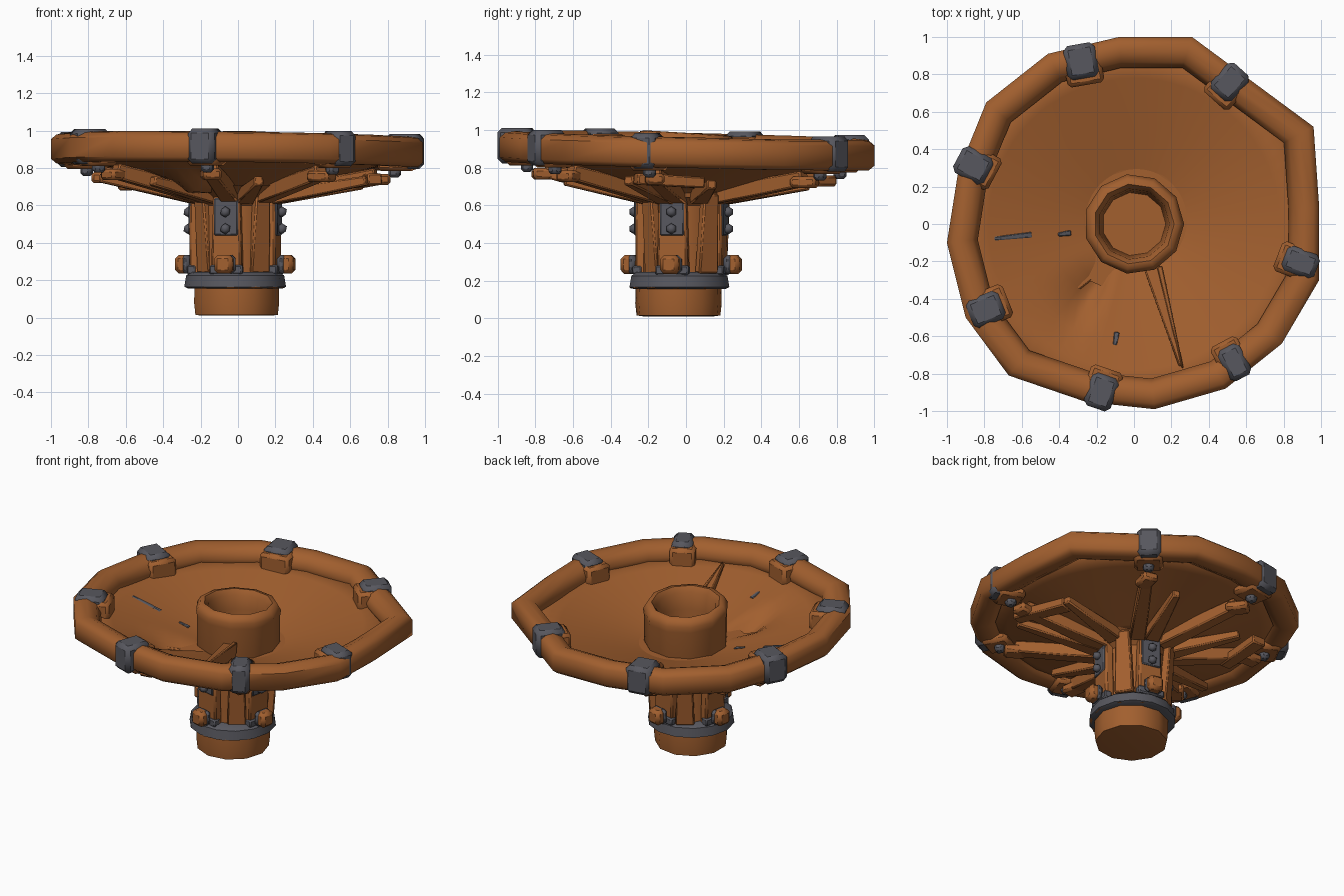
import bpy, bmesh, math, random
from mathutils import Vector, Matrix

random.seed(4)
cube = bpy.data.objects.get("Cube")
if cube:
    bpy.data.objects.remove(cube, do_unlink=True)


def material(name, rgb):
    m = bpy.data.materials.new(name)
    m.use_nodes = True
    m.diffuse_color = (*rgb, 1)
    m.node_tree.nodes["Principled BSDF"].inputs["Base Color"].default_value = (*rgb, 1)
    return m


RUST = material("rust_brown", (0.36, 0.115, 0.028))
STEEL = material("dark_steel", (0.095, 0.095, 0.112))


def finish(bm, name, mat, angle=40, bevel=0.0):
    bmesh.ops.recalc_face_normals(bm, faces=bm.faces)
    me = bpy.data.meshes.new(name)
    bm.to_mesh(me)
    bm.free()
    ob = bpy.data.objects.new(name, me)
    bpy.context.collection.objects.link(ob)
    me.materials.append(mat)
    if bevel:
        b = ob.modifiers.new("bevel", "BEVEL")
        b.width, b.segments = bevel, 1
    bpy.ops.object.select_all(action="DESELECT")
    ob.select_set(True)
    bpy.context.view_layer.objects.active = ob
    bpy.ops.object.shade_smooth_by_angle(angle=math.radians(angle))
    return ob


def skin(bm, rings, closed=False):
    """Join consecutive rings of points with quads."""
    rows = [[bm.verts.new(p) for p in ring] for ring in rings]
    pairs = list(zip(rows, rows[1:])) + ([(rows[-1], rows[0])] if closed else [])
    for a, b in pairs:
        for i in range(len(a)):
            j = (i + 1) % len(a)
            bm.faces.new((a[i], a[j], b[j], b[i]))
    return rows


def polar(deg, r, z=0.0):
    a = math.radians(deg)
    return Vector((r * math.cos(a), r * math.sin(a), z))


def lean(p):
    """Height change of the slightly tilted dish."""
    return -0.012 * p.x - 0.022 * p.y


def lathe(name, profile, sides, mat, centre=(0, 0), caps=True, angle=40, turn=0):
    bm = bmesh.new()
    off = Vector((*centre, 0))
    rows = skin(bm, [[polar(turn + 360 * i / sides, r, z) + off for i in range(sides)]
                     for r, z in profile])
    if caps:
        bm.faces.new(rows[0])
        bm.faces.new(rows[-1])
    return finish(bm, name, mat, angle)


def block(name, deg, r, z, size, mat, centre=(0, 0), bevel=0.012, twist=0.0, taper=1.0):
    """Box with its x axis pointing outward at the given angle."""
    bm = bmesh.new()
    bmesh.ops.create_cube(bm, size=1)
    for v in bm.verts:
        if v.co.z > 0:
            v.co.y *= taper
        v.co = Vector([c * s for c, s in zip(v.co, size)])
    place = Matrix.Translation(polar(deg, r, z) + Vector((*centre, 0)))
    bm.transform(place @ Matrix.Rotation(math.radians(deg + twist), 4, "Z"))
    return finish(bm, name, mat, 25, bevel)


def beam(name, a, b, start, end, mat):
    """Tapered four-sided bar; start and end are (width, height)."""
    a, b = Vector(a), Vector(b)
    side = (b - a).cross(Vector((0, 0, 1))).normalized()
    up = side.cross(b - a).normalized()
    bm = bmesh.new()
    rows = skin(bm, [[p + side * (sx * w / 2) + up * (sz * h / 2)
                      for sx, sz in ((-1, -1), (1, -1), (1, 1), (-1, 1))]
                     for p, (w, h) in ((a, start), (b, end))])
    for row in rows:
        bm.faces.new(row)
    return finish(bm, name, mat, 25, 0.008)


def bolt(name, deg, r, z, size, mat, centre):
    """Rounded bolt head facing outward."""
    bm = bmesh.new()
    bmesh.ops.create_icosphere(bm, subdivisions=1, radius=size)
    bm.transform(Matrix.Translation(polar(deg, r, z) + Vector((*centre, 0))))
    return finish(bm, name, mat, 60)


# Uneven polygonal rim tube
OUTLINE = [(-.08, 1), (.31, 1), (.96, .52), (.99, .09), (.99, -.3), (.79, -.64), (.49, -.88),
           (.11, -.99), (-.26, -.95), (-.67, -.81), (-.9, -.5), (-1, -.1), (-.94, .28),
           (-.79, .65), (-.46, .91)]
SECTION = [(.835, 0), (.865, .055), (.92, .078), (.97, .07), (1, .045),
           (1, -.06), (.97, -.085), (.9, -.085), (.85, -.06)]
rings = []
for x, y in OUTLINE:
    rings.append([Vector((x * s, y * s, .895 + h + lean(Vector((x, y, 0))))) for s, h in SECTION])
bm = bmesh.new()
skin(bm, rings, closed=True)
finish(bm, "rim", RUST, 50)

# Shallow dish with one dented fold
SEGMENTS = 72


def dent(deg, r):
    d = (deg + 122 + 180) % 360 - 180
    if -32 < d <= 0:
        across = (1 + d / 32) ** 2
    elif 0 < d < 10:
        across = 1 - d / 10
    else:
        return 0
    return -0.1 * across * max(0, 1 - abs(r - .44) / .24)


rings = []
for r, z in ((.2, .69), (.27, .71), (.36, .735), (.45, .76), (.54, .785), (.65, .815),
             (.78, .85), (.93, .89)):
    ring = [polar(360 * i / SEGMENTS, r) for i in range(SEGMENTS)]
    for i, p in enumerate(ring):
        p.z = z + lean(p) + dent(360 * i / SEGMENTS, r)
    rings.append(ring)
bm = bmesh.new()
skin(bm, rings)
dish = finish(bm, "dish", RUST, 50)
shell = dish.modifiers.new("thickness", "SOLIDIFY")
shell.thickness, shell.offset = .025, -1

# Torn crease running from hub to rim
beam("crease_ridge", (.1, -.24, .76), (.25, -.76, .885), (.09, .1), (.02, .02), RUST)
beam("crease_edge", (.14, -.24, .76), (.26, -.77, .88), (.03, .14), (.01, .03), RUST)

# Hub collar above the dish, with an open well
collar = lathe("hub_collar", [(.24, .64), (.262, .72), (.262, .9), (.268, .94), (.245, .98),
                              (.215, .985), (.19, .95), (.18, .85), (.17, .72)], 11, RUST, angle=55)
for v in collar.data.vertices:
    if v.co.z > .88:
        v.co.z -= .06 * v.co.y

# Column, flare, band and foot
AXIS = (-.015, -.025)
lathe("hub_column", [(.205, .14), (.2, .35), (.2, .6), (.26, .66), (.36, .71)], 11, RUST, AXIS)
lathe("hub_foot", [(.19, .01), (.225, .015), (.232, .08), (.23, .155), (.262, .16), (.255, .18)],
      11, RUST, (-.012, -.04), angle=35)
lathe("clamp_band", [(.25, .155), (.272, .165), (.262, .225), (.235, .245)], 14, STEEL,
      (-.015, -.035))

# Four planks with bolted plates around the column
for k in range(4):
    a = -102 + 90 * k
    block(f"column_plank_{k}", a, .205, .44, (.06, .17, .42), RUST, AXIS, taper=.85)
    block(f"bolted_plate_{k}", a, .228, .54, (.03, .13, .2), STEEL, AXIS, .006)
    block(f"plank_shoe_{k}", a, .222, .255, (.05, .18, .05), STEEL, AXIS, .008)
    for z in (.475, .565):
        bolt(f"plate_bolt_{k}_{z}", a, .255, z, .03, STEEL, AXIS)
    block(f"band_nut_{k}", a, .285, .285, (.075, .1, .1), RUST, AXIS, .02)
    block(f"band_nut_cap_{k}", a, .262, .285, (.05, .115, .1), STEEL, AXIS, .02)
    beam(f"column_brace_{k}", polar(a + 45, .2, .24), polar(a + 45, .23, .66),
         (.12, .05), (.09, .05), RUST)

# Rim clips, each with a nut and a spoke underneath
CLIPS = [(108, .17), (56, .15), (-13, .14), (-54, .13), (-101, .15), (-150, .16), (160, .16)]
for k, (a, w) in enumerate(CLIPS):
    dz = lean(polar(a, .92))
    block(f"rim_clip_{k}", a, .915, .895 + dz, (.185, w, .188), STEEL, bevel=.025, twist=-8)
    block(f"clip_lining_{k}", a, .87, .875 + dz, (.17, w + .03, .17), RUST, bevel=.02, twist=-8)
    block(f"clip_nut_{k}", a, .86, .785 + dz, (.06, .065, .06), STEEL, bevel=.015)
    block(f"clip_stub_{k}", a, .76, .745 + dz, (.14, .1, .06), RUST, bevel=.015, twist=20)
    beam(f"spoke_{k}", polar(a, .2, .65), polar(a, .76, .765 + dz),
         (.1, .09), (.075, .08), RUST)

# Odd extra struts between the spokes
for k, a in enumerate((82, 22, -33, -78, -126, -175, 134)):
    a += random.uniform(-5, 5)
    tip = polar(a + random.uniform(-8, 8), random.uniform(.6, .8))
    tip.z = .61 + .165 * tip.length + lean(tip)
    beam(f"strut_{k}", polar(a, .22, .645), tip, (.1, .08), (.05, .05), RUST)
beam("loose_plank", polar(8, .62, .72), polar(-20, .78, .74), (.1, .06), (.08, .06), RUST)
beam("loose_plank_rear", polar(140, .78, .73), polar(165, .62, .71), (.1, .06), (.08, .06), RUST)

# Small bare-metal scars on the dish
for k, (a, r, length) in enumerate(((186, .65, .2), (188, .375, .07), (-99, .62, .07))):
    p, q = polar(a, r - length / 2), polar(a, r + length / 2)
    for s in (p, q):
        s.z = .64 + .27 * s.length + lean(s)
    beam(f"scar_{k}", p, q, (.03, .009), (.02, .009), STEEL)
